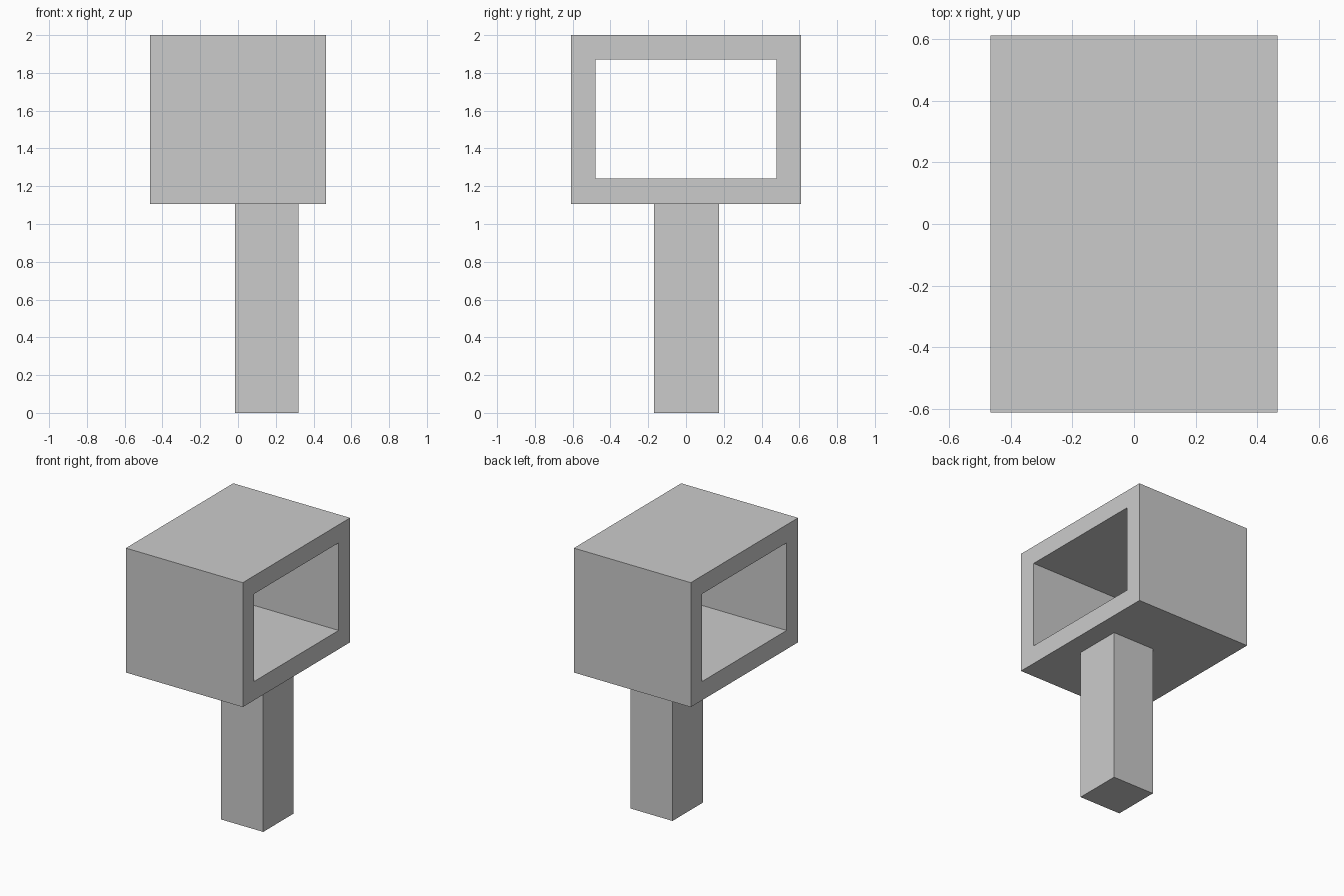
import bpy
import bmesh

default = bpy.data.objects.get("Cube")
if default:
    bpy.data.objects.remove(default, do_unlink=True)

GREY = (0.6, 0.6, 0.6, 1.0)
grey = bpy.data.materials.new("plain grey")
grey.use_nodes = True
grey.diffuse_color = GREY
grey.node_tree.nodes["Principled BSDF"].inputs["Base Color"].default_value = GREY


def add_object(name, bm):
    bmesh.ops.recalc_face_normals(bm, faces=bm.faces)
    mesh = bpy.data.meshes.new(name)
    bm.to_mesh(mesh)
    bm.free()
    mesh.materials.append(grey)
    obj = bpy.data.objects.new(name, mesh)
    bpy.context.collection.objects.link(obj)
    return obj


def rectangle(y, z_low, z_high):
    return [(-y, z_low), (y, z_low), (y, z_high), (-y, z_high)]


# Hollow head: a rectangular frame extruded along x, open at both ends
HALF_WIDTH = 0.465
bm = bmesh.new()
outer, inner = (
    [bm.verts.new((-HALF_WIDTH, y, z)) for y, z in loop]
    for loop in (rectangle(0.61, 1.105, 2.0), rectangle(0.48, 1.24, 1.87))
)
for i in range(4):
    j = (i + 1) % 4
    bm.faces.new((outer[i], outer[j], inner[j], inner[i]))
result = bmesh.ops.extrude_face_region(bm, geom=bm.faces[:])
moved = [g for g in result["geom"] if isinstance(g, bmesh.types.BMVert)]
bmesh.ops.translate(bm, verts=moved, vec=(2 * HALF_WIDTH, 0, 0))
add_object("hollow_head", bm)

# Post: offset towards the left, standing under the head
bm = bmesh.new()
bmesh.ops.create_cube(bm, size=1.0)
bmesh.ops.scale(bm, verts=bm.verts, vec=(0.335, 0.345, 1.105))
bmesh.ops.translate(bm, verts=bm.verts, vec=(0.152, 0.003, 0.5525))
add_object("post", bm)
